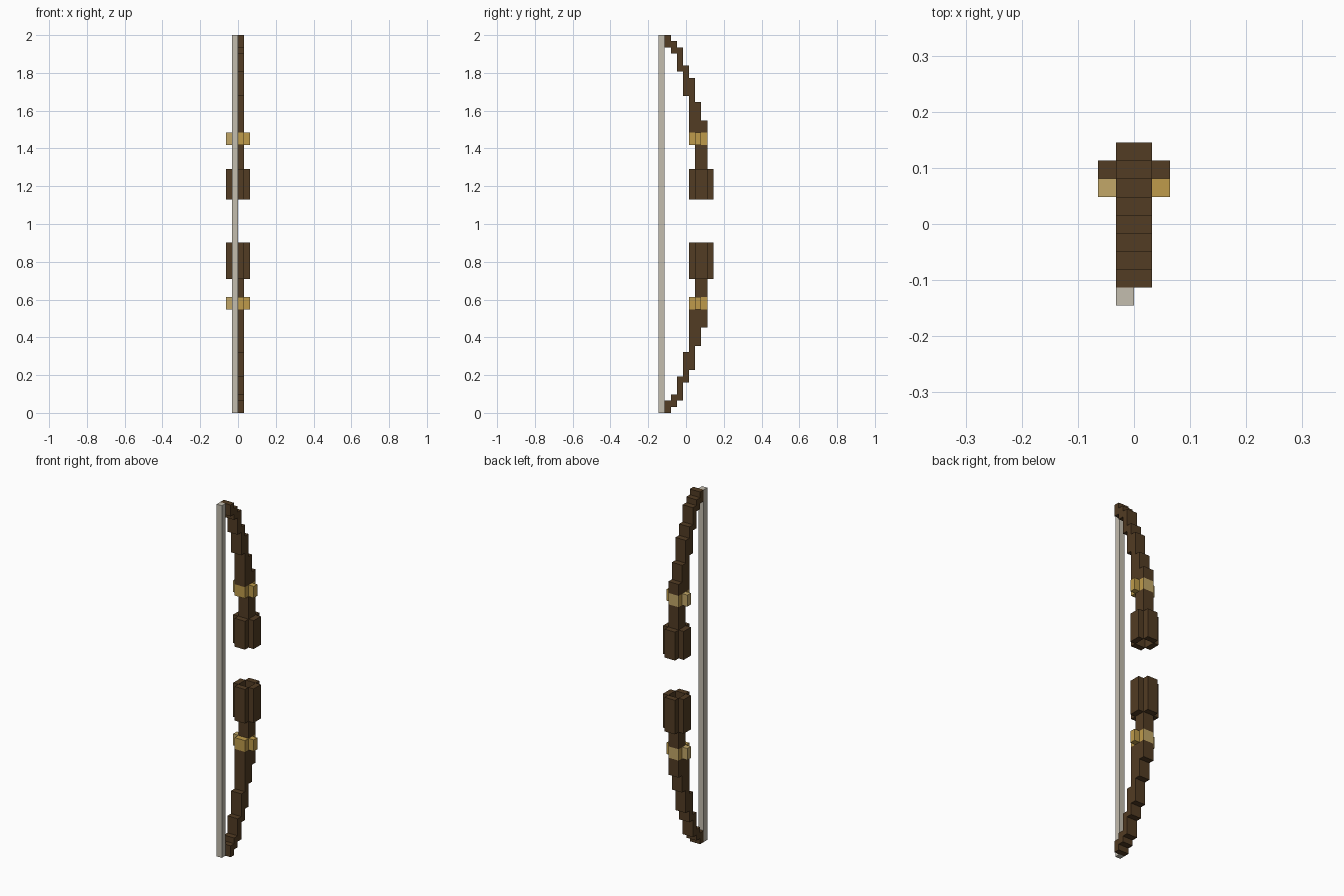
import bpy, bmesh

if "Cube" in bpy.data.objects:
    bpy.data.objects.remove(bpy.data.objects["Cube"], do_unlink=True)

ROWS = 62               # block rows along the height
U = 2 / ROWS            # size of one block
MID = 4.5               # block column at y = 0


def material(name, rgb):
    m = bpy.data.materials.new(name)
    m.use_nodes = True
    color = (*rgb, 1)
    m.diffuse_color = color
    m.node_tree.nodes["Principled BSDF"].inputs["Base Color"].default_value = color
    return m


WOOD = material("dark wood", (0.085, 0.045, 0.017))
GOLD = material("gold", (0.52, 0.33, 0.07))
PALE = material("pale gold", (0.54, 0.39, 0.14))
CORD = material("cord", (0.55, 0.51, 0.43))


def prism(name, points, offset, mats, flip=False, rule=None):
    """Extrude flat polygons, given in block units (x, column, row)."""
    bm = bmesh.new()
    for poly in points:
        face = bm.faces.new([bm.verts.new(p) for p in poly])
        out = bmesh.ops.extrude_face_region(bm, geom=[face], use_keep_orig=True)
        moved = [v for v in out["geom"] if isinstance(v, bmesh.types.BMVert)]
        bmesh.ops.translate(bm, verts=moved, vec=offset)
    for v in bm.verts:
        x, y, z = v.co
        v.co = (x * U, (y - MID) * U, (ROWS - z if flip else z) * U)
    bmesh.ops.recalc_face_normals(bm, faces=bm.faces)
    if rule:
        for f in bm.faces:
            f.material_index = rule(f.calc_center_median(), f.normal)
    mesh = bpy.data.meshes.new(name)
    bm.to_mesh(mesh)
    bm.free()
    for m in mats:
        mesh.materials.append(m)
    obj = bpy.data.objects.new(name, mesh)
    bpy.context.collection.objects.link(obj)


def rect(x0, x1, y0, y1, z):
    return [(x0, y0, z), (x1, y0, z), (x1, y1, z), (x0, y1, z)]


def stairs(heights, first):
    """Zigzag profile: one column per step, rising to each height in turn."""
    pts = []
    for i, (low, high) in enumerate(zip(heights, heights[1:])):
        pts += [(first + i, low), (first + i, high)]
    return pts


def limb_half(side, band, grip_len, flip):
    # Curved limb, stepped along its back and front edges
    back = stairs([0, 1, 2, 5, 7, 11, 14, band], 2)
    front = stairs([2, 3, 6, 10, band], 2)[:-1]
    profile = [(1, 0)] + back + [(5, band)] + front[::-1] + [(1, 2)]
    prism(side + "_limb", [[(-1, y, z) for y, z in profile]], (2, 0, 0), [WOOD], flip)

    # Gold band with a knob on each side
    half = [(1, 5), (1, 6), (2, 6), (2, 7), (1, 7), (1, 8)]
    cross = half + [(-x, y) for x, y in half[::-1]]
    prism(side + "_band", [[(x, y, band) for x, y in cross]], (0, 0, 2), [GOLD, PALE],
          flip, lambda c, n: int(c.x < -U or n.y > 0.9 and c.y > 3 * U))
    for x in (-1, 1):
        cap = rect(*sorted((x, 2 * x)), 6, 7, band - 0.02)
        prism(side + "_band_knob", [cap], (0, 0, 2.04), [PALE if x < 0 else GOLD], flip)

    # Straight stem up to the sleeve
    sleeve = 22
    prism(side + "_stem", [rect(-1, 1, 6, 8, band + 2)], (0, 0, sleeve - band - 2), [WOOD], flip)

    # Hollow sleeve: four slabs around an open core
    slabs = [rect(-1, 1, 5, 6, sleeve), rect(-1, 1, 8, 9, sleeve),
             rect(-2, -1, 6, 8, sleeve), rect(1, 2, 6, 8, sleeve)]
    prism(side + "_grip_sleeve", slabs, (0, 0, grip_len), [WOOD], flip)


limb_half("lower", 17, 6, False)
limb_half("upper", 16, 5, True)

# Bowstring
prism("bowstring", [rect(-1, 0, 0, 1, 0)], (0, 0, ROWS), [CORD])
